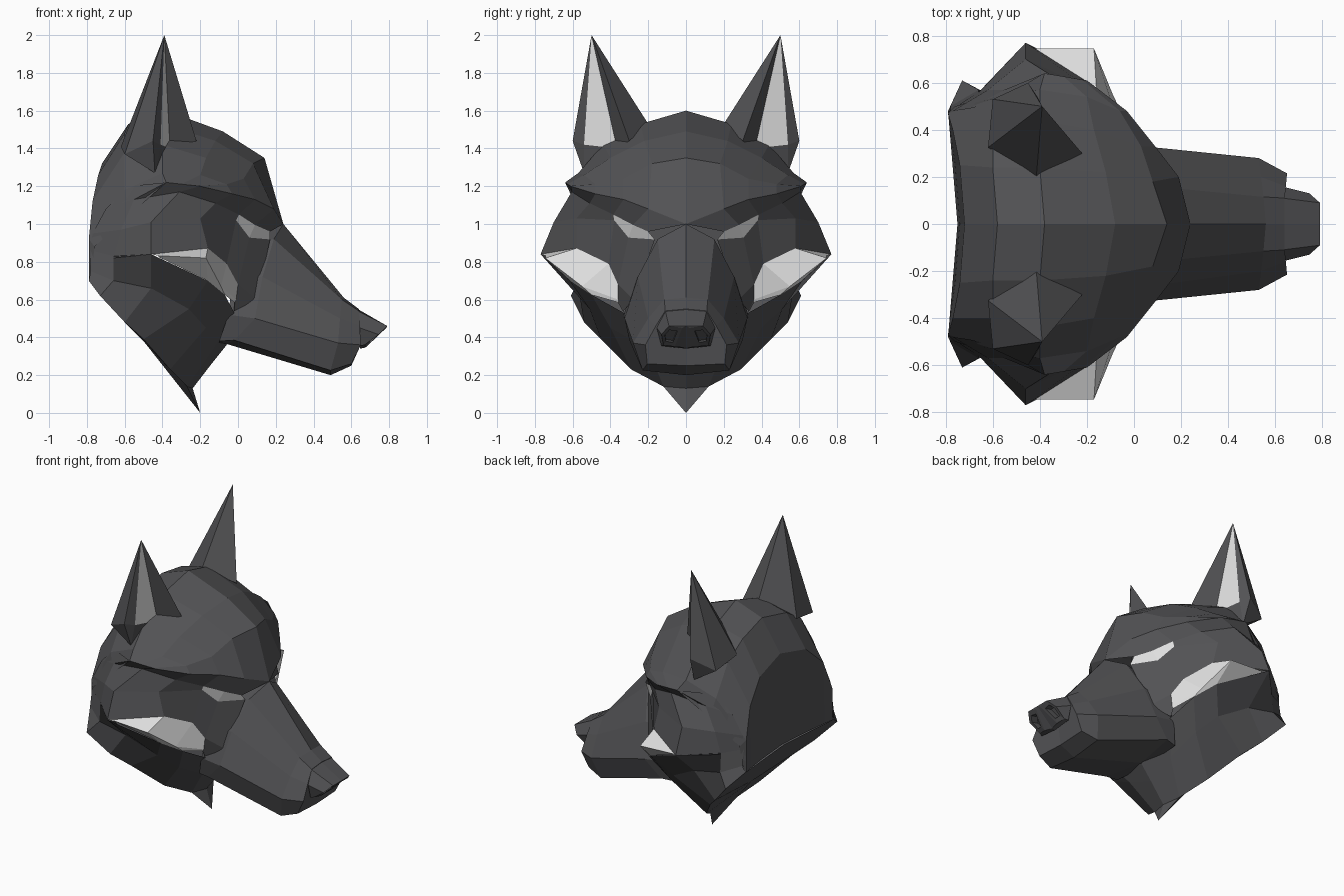
import bpy, bmesh
from mathutils import Vector


def material(name, rgb):
    m = bpy.data.materials.new(name)
    m.diffuse_color = (*rgb, 1)
    return m


DARK = material("charcoal", (0.085, 0.085, 0.09))
PALE = material("pale_grey", (0.75, 0.75, 0.75))


def build(name, verts, faces, pale=(), ref=(-0.3, 0, 0.8)):
    """Flat-shaded half part, faces turned away from ref, mirrored across y."""
    bm = bmesh.new()
    vs = [bm.verts.new(v) for v in verts]
    for i, f in enumerate(faces):
        face = bm.faces.new([vs[k] for k in f])
        face.material_index = 1 if i in pale else 0
    bmesh.ops.remove_doubles(bm, verts=bm.verts, dist=0.0005)
    bm.normal_update()
    for face in bm.faces:
        if face.normal.dot(face.calc_center_median() - Vector(ref)) < 0:
            face.normal_flip()
    me = bpy.data.meshes.new(name)
    bm.to_mesh(me)
    bm.free()
    me.materials.append(DARK)
    me.materials.append(PALE)
    ob = bpy.data.objects.new(name, me)
    bpy.context.collection.objects.link(ob)
    mod = ob.modifiers.new("mirror", 'MIRROR')
    mod.use_axis = (False, True, False)
    mod.merge_threshold = 0.0005
    return ob


def grid(name, rows, pale=(), ref=(-0.3, 0, 0.8), caps=()):
    """Quad sheet through rows of points; caps lists rows to close."""
    n = len(rows[0])
    verts = [p for r in rows for p in r]
    faces, white = [], []
    for i in range(len(rows) - 1):
        for j in range(n - 1):
            if (i, j) in pale:
                white.append(len(faces))
            a = i * n + j
            faces.append((a, a + 1, a + n + 1, a + n))
    for i in caps:
        faces.append(tuple(range(i * n, i * n + n)))
    return build(name, verts, faces, white, ref)


# Skull: strips running from the brow edge over the top and down the back
grid("skull", [
    [(.24, 0, 1.0), (.14, 0, 1.35), (-.08, 0, 1.49), (-.38, 0, 1.6), (-.58, 0, 1.53), (-.72, 0, 1.32), (-.74, 0, .70)],
    [(.19, .20, 1.08), (.08, .18, 1.32), (-.12, .22, 1.44), (-.40, .24, 1.53), (-.60, .24, 1.48), (-.74, .25, 1.26), (-.76, .25, .70)],
    [(.09, .33, 1.13), (.03, .33, 1.24), (-.17, .40, 1.35), (-.40, .44, 1.42), (-.60, .40, 1.38), (-.77, .40, 1.12), (-.78, .40, .70)],
    [(-.03, .48, 1.16), (-.06, .48, 1.21), (-.20, .54, 1.26), (-.40, .57, 1.27), (-.60, .53, 1.18), (-.79, .47, .92), (-.79, .47, .70)],
    [(-.20, .61, 1.20), (-.22, .613, 1.202), (-.30, .627, 1.211), (-.38, .64, 1.22), (-.57, .56, 1.05), (-.76, .50, .88), (-.78, .48, .69)],
])

# Face: brow ledge, eyes and cheekbone fur
face_rows = [
    [(.24, 0, 1.0), (.19, .20, 1.08), (.09, .33, 1.13), (-.03, .48, 1.16), (-.20, .61, 1.20), (-.38, .64, 1.22), (-.58, .52, 1.20)],
    [(.17, .20, .96), (.09, .28, .995), (.005, .385, 1.05), (-.12, .51, 1.11), (-.31, .605, 1.17), (-.55, .57, 1.13), (-.70, .49, 1.08)],
    [(.17, .165, .918), (.06, .305, .928), (-.01, .38, 1.02), (-.20, .58, 1.03), (-.46, .70, 1.01), (-.62, .57, .97), (-.77, .48, .95)],
    [(.10, .28, .60), (0, .36, .68), (-.06, .41, .79), (-.16, .58, .872), (-.46, .77, .84), (-.66, .56, .82), (-.79, .475, .78)],
]
grid("face", face_rows, pale={(1, 0), (1, 1)})

# Pale cheek slash: a shelf out to the lip, then a narrow turned-under edge
under = [(-.02, .33, .53), (-.02, .36, .585), (-.07, .50, .625), (-.16, .615, .70), (-.42, .735, .825)]
grid("cheek_slash", [
    face_rows[3][:5],
    [(-.02, .33, .54), (-.01, .36, .60), (-.09, .55, .67), (-.17, .745, .82), (-.42, .745, .832)],
    under,
], pale={(0, 1), (0, 2), (0, 3), (1, 1), (1, 2), (1, 3)})

# Neck ruff: from the cheek lip down to the slanted opening
bottom = [(-.79, .48, .70), (-.73, .61, .62), (-.60, .54, .48), (-.50, .45, .39),
          (-.36, .29, .23), (-.27, .12, .14), (-.24, 0, .13)]
grid("neck_ruff", [
    [(-.78, .48, .86), (-.66, .56, .83), (-.46, .77, .84), under[3], under[2], under[0], (-.06, 0, .36)],
    [(-.78, .50, .75), (-.66, .57, .70), (-.46, .57, .66), (-.26, .51, .55), (-.17, .40, .45), (-.13, .20, .34), (-.14, 0, .26)],
    bottom,
])
base = bottom[:6] + [(-.20, 0, 0), (-.50, 0, .38), (-.75, 0, .70), (-.24, 0, .13)]
build("neck_base", base, [(i, i + 1, 7) for i in range(6)] + [(0, 7, 8), (5, 9, 6)])

# Muzzle: cross-sections from inside the head to the tip
grid("muzzle", [
    [(0, 0, .95), (0, .12, .90), (-.03, .26, .72), (-.05, .33, .52), (-.10, .28, .38), (-.10, 0, .36)],
    [(.24, 0, 1.0), (.19, .15, .92), (.13, .255, .72), (.09, .325, .50), (-.02, .30, .385), (-.06, 0, .365)],
    [(.56, 0, .61), (.55, .115, .60), (.54, .20, .50), (.53, .28, .37), (.49, .23, .225), (.49, 0, .20)],
    [(.64, 0, .55), (.64, .11, .54), (.645, .16, .46), (.65, .215, .36), (.60, .205, .26), (.60, 0, .25)],
], ref=(.3, 0, .45), caps=(3,))

# Nose: wedge with a sunken nostril on each side
grid("nose", [
    [(.63, 0, .552), (.63, .11, .542), (.645, .155, .45), (.645, .13, .355), (.645, 0, .34)],
    [(.79, 0, .46), (.79, .09, .46), (.745, .13, .415), (.67, .12, .36), (.67, 0, .345)],
], ref=(.66, 0, .45))
rim = [(.785, .02, .45), (.79, .09, .46), (.745, .13, .415), (.67, .12, .36), (.68, .06, .35)]
mid = sum((Vector(p) for p in rim), Vector()) / 5
hole = [Vector(p).lerp(mid, .4) for p in rim]
deep = [p + Vector((-.05, 0, .01)) for p in hole]
nose_faces = [(k * 5 + i, k * 5 + (i + 1) % 5, k * 5 + 5 + (i + 1) % 5, k * 5 + 5 + i)
              for k in range(2) for i in range(5)]
nose_faces += [tuple(range(10, 15)), (15, 0, 4, 16), (15, 1, 0), (16, 4, 3)]
build("nostril", rim + hole + deep + [(.79, 0, .46), (.67, 0, .345)], nose_faces,
      ref=(.5, 0, .45))

# Ears: hollow-fronted spikes with a pale inner panel
ear = [(-.415, .20, 1.53), (-.22, .30, 1.44), (-.36, .365, 1.40), (-.41, .54, 1.42),
       (-.45, .60, 1.44), (-.60, .53, 1.37), (-.62, .325, 1.41), (-.39, .50, 2.0), (-.44, .54, 1.27)]
build("ear", ear,
      [(i, (i + 1) % 7, 7) for i in range(7)] + [(i, (i + 1) % 7, 8) for i in range(7)],
      pale={2}, ref=(-.45, .43, 1.5))
